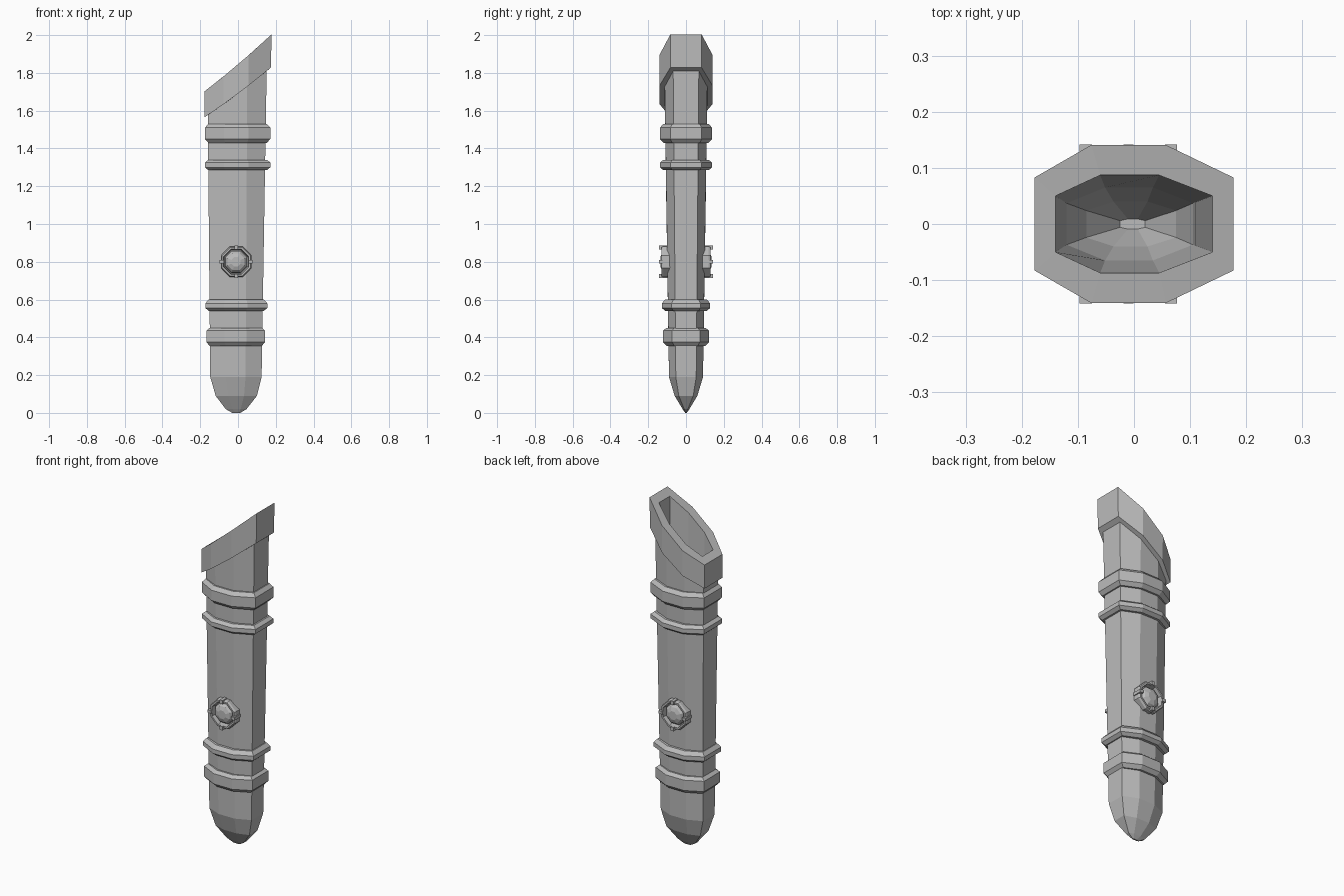
import bpy, bmesh, math
from mathutils import Matrix

cube = bpy.data.objects.get("Cube")
if cube:
    bpy.data.objects.remove(cube, do_unlink=True)

grey = bpy.data.materials.new("plain grey")
grey.use_nodes = True
COLOUR = (0.5, 0.5, 0.5, 1)
grey.diffuse_color = COLOUR
grey.node_tree.nodes["Principled BSDF"].inputs["Base Color"].default_value = COLOUR


def finish(name, bm, recalc=True):
    if recalc:
        bmesh.ops.recalc_face_normals(bm, faces=bm.faces)
    mesh = bpy.data.meshes.new(name)
    bm.to_mesh(mesh)
    bm.free()
    mesh.materials.append(grey)
    ob = bpy.data.objects.new(name, mesh)
    bpy.context.collection.objects.link(ob)
    return ob


def section(left, right, deep, side, z):
    """Eight-sided cross-section; z is a height or a function of x."""
    a = left * 0.43
    b = right * 0.32
    half = [(left, -side), (a, -deep), (b, -deep), (right, -side)]
    pts = half + [(x, -y) for x, y in reversed(half)]
    return [(x, y, z(x) if callable(z) else z) for x, y in pts]


def loft(name, sections, cap_start=False, cap_end=False, closed=False):
    bm = bmesh.new()
    rings = [[bm.verts.new(p) for p in s] for s in sections]
    pairs = list(zip(rings, rings[1:]))
    if closed:
        pairs.append((rings[-1], rings[0]))
    for low, high in pairs:
        for i in range(8):
            j = (i + 1) % 8
            bm.faces.new((low[i], low[j], high[j], high[i]))
    if cap_start:
        bm.faces.new(rings[0][::-1])
    if cap_end:
        bm.faces.new(rings[-1])
    return finish(name, bm, recalc=closed)


def rim_height(x):
    return 1.845 + 0.85 * x + 0.25 * x * x


def collar_base(x):
    return 1.69 + 0.75 * x + 0.25 * x * x


# Tapered sheath with a rounded tip
loft("sheath_body", [
    section(-0.03, 0.012, 0.004, 0.002, 0.0),
    section(-0.065, 0.045, 0.018, 0.010, 0.02),
    section(-0.118, 0.10, 0.060, 0.038, 0.09),
    section(-0.147, 0.125, 0.090, 0.054, 0.19),
    section(-0.160, 0.152, 0.113, 0.068, lambda x: collar_base(x) + 0.02),
], cap_start=True)

# Slanted collar around the open mouth
loft("mouth_collar", [
    section(-0.157, 0.150, 0.108, 0.066, collar_base),
    section(-0.177, 0.175, 0.140, 0.082, collar_base),
    section(-0.177, 0.177, 0.141, 0.083, rim_height),
    section(-0.140, 0.140, 0.087, 0.050, rim_height),
])

# Hollow inside, narrowing to the tip
loft("inner_lining", [
    section(-0.140, 0.140, 0.087, 0.050, rim_height),
    section(-0.120, 0.105, 0.065, 0.037, 0.24),
    section(-0.085, 0.075, 0.040, 0.024, 0.13),
    section(-0.025, 0.020, 0.009, 0.006, 0.05),
], cap_end=True)


# Bevelled bands: bottom, bevel, bevel, top, left, right, depth
def band(name, z0, z1, z2, z3, left, right, deep):
    side = deep * 0.6
    inset = 0.018
    thin = (left + inset, right - inset, deep - inset, side - 0.01)
    core = (left + 0.035, right - 0.035, deep - 0.035, side - 0.02)
    wide = (left, right, deep, side)
    loft(name, [section(*core, z0), section(*thin, z0), section(*wide, z1),
                section(*wide, z2), section(*thin, z3), section(*core, z3)], closed=True)


band("top_band", 1.43, 1.45, 1.51, 1.53, -0.175, 0.171, 0.138)
band("upper_band", 1.285, 1.30, 1.325, 1.34, -0.175, 0.171, 0.138)
band("lower_band", 0.54, 0.555, 0.58, 0.60, -0.173, 0.155, 0.128)
band("bottom_band", 0.355, 0.375, 0.435, 0.45, -0.168, 0.144, 0.122)


# Round studs on both faces, each with a rim, a domed centre and four tabs
def spin(bm, profile, sides):
    rings = []
    for r, h in profile:
        rings.append([bm.verts.new((r * math.cos(t), r * math.sin(t), h))
                      for t in (math.tau * (i + 0.5) / sides for i in range(sides))])
    for low, high in zip(rings, rings[1:]):
        for i in range(sides):
            j = (i + 1) % sides
            bm.faces.new((low[i], low[j], high[j], high[i]))
    return rings


for name, facing in (("front", 1), ("back", -1)):
    place = (Matrix.Translation((-0.01, 0, 0.80)) @ Matrix.Rotation(math.pi * (facing < 0), 4, 'Z')
             @ Matrix.Rotation(math.pi / 2, 4, 'X'))

    bm = bmesh.new()
    spin(bm, [(0.088, 0.075), (0.088, 0.12), (0.082, 0.131), (0.072, 0.131), (0.066, 0.09)], 8)
    bm.transform(place)
    finish(name + "_stud_rim", bm, recalc=False)

    bm = bmesh.new()
    rings = spin(bm, [(0.064, 0.085), (0.062, 0.112), (0.048, 0.128), (0.026, 0.136)], 8)
    bm.faces.new(rings[-1])
    bm.transform(place)
    finish(name + "_stud_dome", bm, recalc=False)

    bm = bmesh.new()
    for k in range(4):
        turn = Matrix.Rotation(k * math.pi / 2, 4, 'Z')
        bmesh.ops.create_cube(bm, size=1, matrix=turn @ Matrix.Translation((0.076, 0, 0.115))
                              @ Matrix.Diagonal((0.022, 0.018, 0.054, 1)))
    bm.transform(place)
    finish(name + "_stud_tabs", bm)
